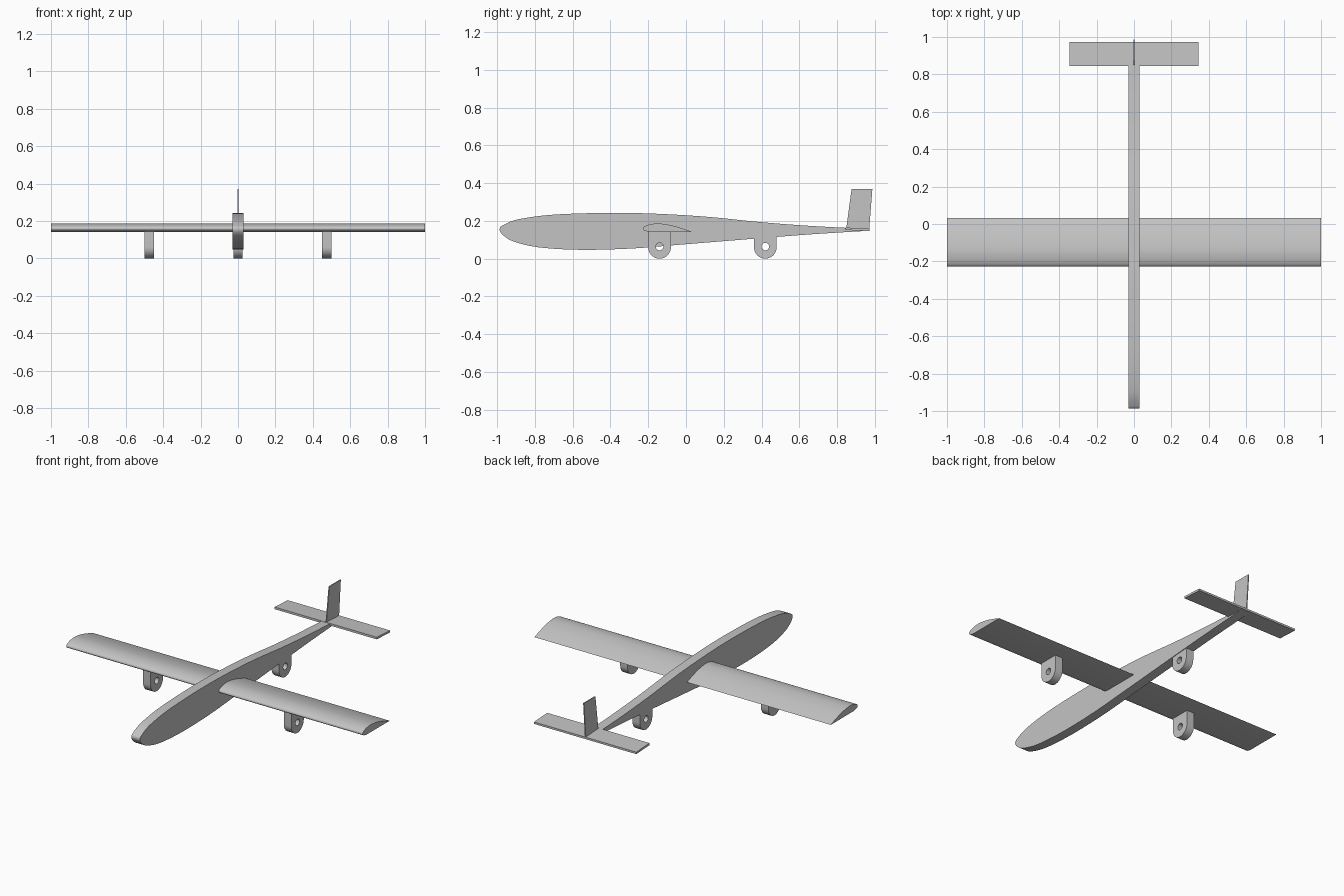
import bpy, bmesh, math
from mathutils import Vector

if "Cube" in bpy.data.objects:
    bpy.data.objects.remove(bpy.data.objects["Cube"], do_unlink=True)

# Single grey material
grey = bpy.data.materials.new("light grey")
grey.use_nodes = True
colour = (0.55, 0.55, 0.55, 1)
grey.diffuse_color = colour
grey.node_tree.nodes["Principled BSDF"].inputs["Base Color"].default_value = colour


def smooth_path(points, steps=6):
    """Catmull-Rom curve through open (y, z) points."""
    p = [Vector(q) for q in points]
    p = [2 * p[0] - p[1]] + p + [2 * p[-1] - p[-2]]
    out = []
    for a, b, c, d in zip(p, p[1:], p[2:], p[3:]):
        for i in range(steps):
            t = i / steps
            out.append(0.5 * (2 * b + (c - a) * t + (2 * a - 5 * b + 4 * c - d) * t ** 2
                              + (3 * b - a - 3 * c + d) * t ** 3))
    return out + [p[-2]]


def arc(y, z, r, start, end, n):
    angles = [math.radians(start + (end - start) * i / n) for i in range(n + 1)]
    return [(y + r * math.cos(a), z + r * math.sin(a)) for a in angles]


def extrude_profile(name, loops, x0, x1):
    """Fill (y, z) loops, inner ones as holes, and extrude them along x."""
    bm = bmesh.new()
    edges = []
    for loop in loops:
        vs = [bm.verts.new((x0, y, z)) for y, z in loop]
        edges += [bm.edges.new((vs[i - 1], vs[i])) for i in range(len(vs))]
    bmesh.ops.triangle_fill(bm, edges=edges, use_beauty=True, normal=(1, 0, 0))
    geom = bmesh.ops.extrude_face_region(bm, geom=bm.faces[:])["geom"]
    moved = [g for g in geom if isinstance(g, bmesh.types.BMVert)]
    bmesh.ops.translate(bm, verts=moved, vec=(x1 - x0, 0, 0))
    bmesh.ops.recalc_face_normals(bm, faces=bm.faces[:])
    mesh = bpy.data.meshes.new(name)
    bm.to_mesh(mesh)
    bm.free()
    mesh.materials.append(grey)
    obj = bpy.data.objects.new(name, mesh)
    bpy.context.collection.objects.link(obj)
    bpy.ops.object.select_all(action='DESELECT')
    obj.select_set(True)
    bpy.context.view_layer.objects.active = obj
    bpy.ops.object.shade_smooth_by_angle(angle=math.radians(35))
    return obj


# Fuselage: slab with a teardrop side outline
fuselage = smooth_path([
    (0.97, 0.157), (0.65, 0.174), (0.39, 0.194), (0.07, 0.225), (-0.3, 0.242),
    (-0.67, 0.235), (-0.88, 0.21), (-0.967, 0.178), (-0.987, 0.155), (-0.967, 0.123),
    (-0.91, 0.09), (-0.78, 0.06), (-0.565, 0.047), (-0.3, 0.053), (-0.03, 0.074),
    (0.34, 0.104), (0.65, 0.128), (0.97, 0.148)])
extrude_profile("fuselage", [fuselage], -0.029, 0.029)

# Wings: flat-bottomed aerofoil
aerofoil = smooth_path([
    (0.033, 0.141), (-0.02, 0.16), (-0.08, 0.177), (-0.14, 0.186), (-0.185, 0.183),
    (-0.217, 0.172), (-0.227, 0.159), (-0.218, 0.148), (-0.19, 0.141)])
for side, name in ((1, "left"), (-1, "right")):
    extrude_profile(name + "_wing", [aerofoil], side * 0.02, side)

# Tailplane and fin
extrude_profile("tailplane", [[(0.845, 0.152), (0.972, 0.146), (0.972, 0.158), (0.845, 0.165)]],
                -0.345, 0.345)
extrude_profile("fin", [[(0.848, 0.155), (0.97, 0.152), (0.987, 0.37), (0.877, 0.37)]],
                -0.003, 0.003)


# Landing gear brackets: rounded lugs with an axle hole
def bracket(name, x, y, top, width):
    outer = [(y + 0.06, top), (y - 0.06, top)] + arc(y, 0.06, 0.06, 180, 360, 20)
    hole = arc(y, 0.064, 0.02, 0, 360, 24)[:-1]
    extrude_profile(name, [outer, hole], x - width / 2, x + width / 2)


bracket("left_gear_bracket", 0.475, -0.14, 0.145, 0.05)
bracket("right_gear_bracket", -0.475, -0.14, 0.145, 0.05)
bracket("rear_gear_bracket", 0, 0.42, 0.125, 0.05)
